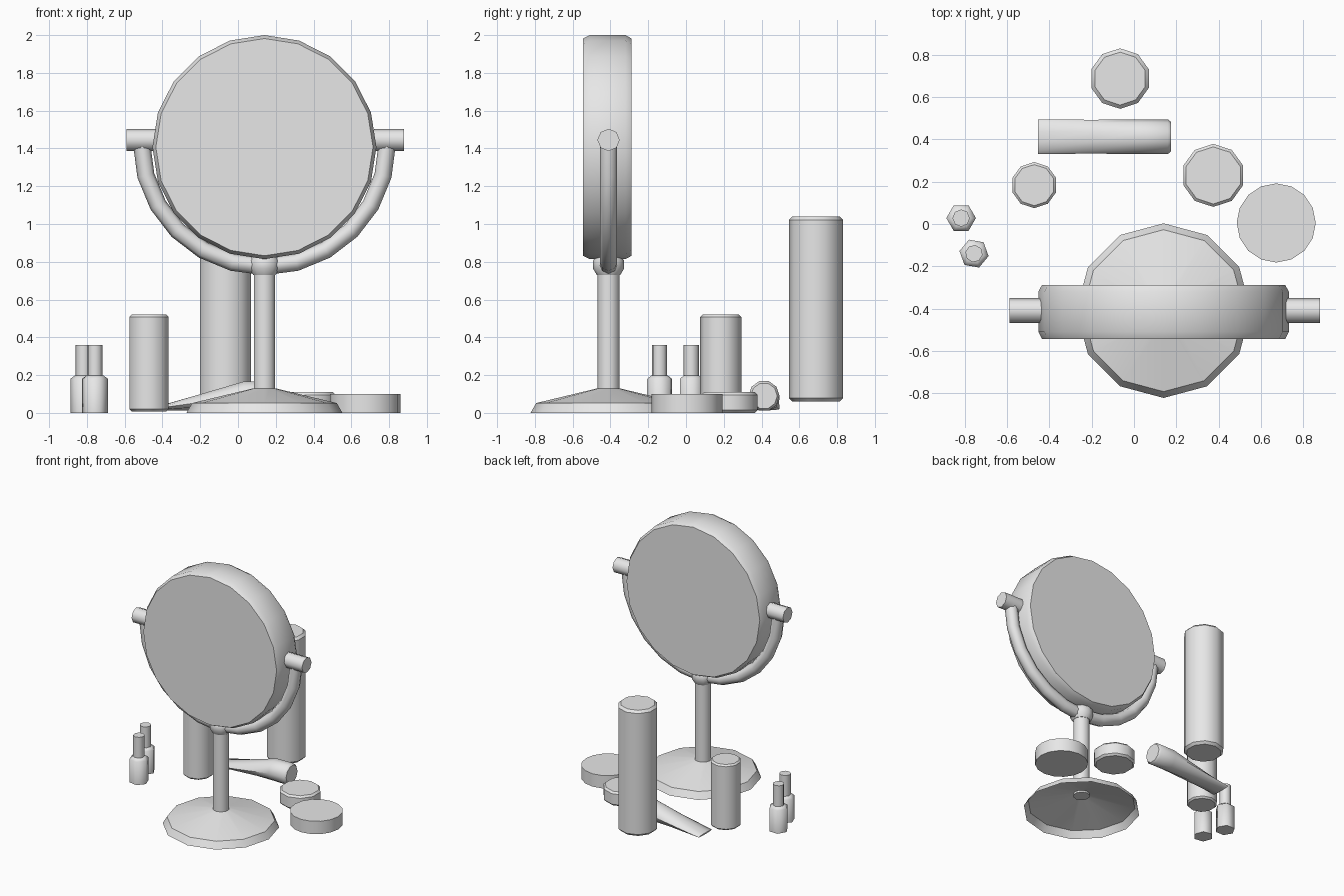
import bpy, bmesh, math
from math import sin, cos, pi, radians
from mathutils import Vector, Matrix

cube = bpy.data.objects.get("Cube")
if cube:
    bpy.data.objects.remove(cube, do_unlink=True)

GREY = (0.8, 0.8, 0.8, 1.0)
grey = bpy.data.materials.new("plain_grey")
grey.use_nodes = True
grey.diffuse_color = GREY
grey.node_tree.nodes["Principled BSDF"].inputs["Base Color"].default_value = GREY


def loft(name, rings, caps=True, angle=40):
    """Skin a list of point rings into one mesh object."""
    bm = bmesh.new()
    loops = [[bm.verts.new(p) for p in ring] for ring in rings]
    n = len(loops[0])
    for a, b in zip(loops, loops[1:]):
        for i in range(n):
            j = (i + 1) % n
            bm.faces.new((a[i], a[j], b[j], b[i]))
    if caps:
        bm.faces.new(loops[0][::-1])
        bm.faces.new(loops[-1])
        bmesh.ops.recalc_face_normals(bm, faces=bm.faces)
    mesh = bpy.data.meshes.new(name)
    bm.to_mesh(mesh)
    bm.free()
    mesh.materials.append(grey)
    obj = bpy.data.objects.new(name, mesh)
    bpy.context.collection.objects.link(obj)
    bpy.ops.object.select_all(action='DESELECT')
    obj.select_set(True)
    bpy.context.view_layer.objects.active = obj
    bpy.ops.object.shade_smooth_by_angle(angle=radians(angle))
    return obj


def lathe(name, profile, sides, loc, turn=None, phase=90, caps=True, angle=40):
    """Revolve (radius, height) points; turn lays the axis over."""
    m = Matrix.Translation(loc) @ (turn or Matrix.Identity(4))
    steps = [radians(phase) + 2 * pi * i / sides for i in range(sides)]
    rings = [[m @ Vector((r * cos(t), r * sin(t), z)) for t in steps]
             for r, z in profile]
    return loft(name, rings, caps, angle)


def can(r, low, high, bevel):
    """Profile of a cylinder with chamfered ends."""
    return [(r - bevel, low), (r, low + bevel), (r, high - bevel), (r - bevel, high)]


MX, MY = 0.14, -0.41
ALONG_Y = Matrix.Rotation(radians(-90), 4, 'X')
ALONG_X = Matrix.Rotation(radians(90), 4, 'Y')

# Mirror disc
lathe("mirror_disc", [(0.575, -0.135), (0.593, -0.1), (0.593, 0.09), (0.575, 0.122)],
      20, (MX, MY, 1.407), ALONG_Y)

# Pivot pins on both sides
for side, x in (("right", -0.59), ("left", 0.72)):
    lathe("pivot_pin_" + side, [(0.059, 0), (0.059, 0.16)], 8,
          (x, MY, 1.445), ALONG_X, phase=0, angle=50)

# Half-round yoke carrying the pins
rings = []
for k in range(13):
    a = pi + pi * k / 12
    out = Vector((cos(a), 0, sin(a)))
    mid = Vector((MX, MY, 1.425)) + out * 0.65
    rings.append([mid + 0.046 * (out * cos(t) + Vector((0, sin(t), 0)))
                  for t in (2 * pi * i / 8 for i in range(8))])
loft("yoke", rings, angle=50)

# Collar, post and hollow foot
lathe("collar", [(0.062, 0.73), (0.083, 0.765), (0.083, 0.805), (0.07, 0.825)],
      10, (MX, MY, 0))
lathe("post", [(0.059, 0.117), (0.059, 0.76)], 10, (MX, MY, 0))
lathe("foot", [(0.413, 0), (0.383, 0.052), (0.059, 0.13)], 12, (MX, MY, 0), caps=False)

# Jars and bottles
lathe("large_jar", [(0.187, 0), (0.187, 0.1)], 16, (0.673, 0.005, 0))
lathe("small_jar", can(0.149, 0, 0.11, 0.014), 10, (0.375, 0.23, 0))
lathe("short_bottle", can(0.109, 0.008, 0.52, 0.012), 10, (-0.472, 0.184, 0))
lathe("tall_bottle", can(0.143, 0.06, 1.04, 0.018), 10, (-0.066, 0.688, 0))

# Two lipsticks: hexagonal case with a narrower stick
for i, (x, y, phase) in enumerate(((-0.818, 0.028, 0), (-0.757, -0.14, -10))):
    lathe("lipstick_case_%d" % i, [(0.07, 0), (0.07, 0.18), (0.046, 0.198)],
          6, (x, y, 0), phase=phase, angle=65)
    lathe("lipstick_stick_%d" % i, [(0.041, 0.19), (0.041, 0.36)],
          8, (x, y, 0), phase=phase, angle=65)

# Squeezed tube lying down: round cap end fading to a flat crimp
sections = [(0.175, 0.07, 0.07, 0.09), (0.16, 0.082, 0.082, 0.09),
            (0.03, 0.082, 0.08, 0.09), (-0.2, 0.08, 0.045, 0.056),
            (-0.455, 0.082, 0.006, 0.02)]
loft("cream_tube", [[Vector((x, 0.413 + w * cos(t), z + h * sin(t)))
                     for t in (2 * pi * i / 10 for i in range(10))]
                    for x, w, h, z in sections], angle=45)
